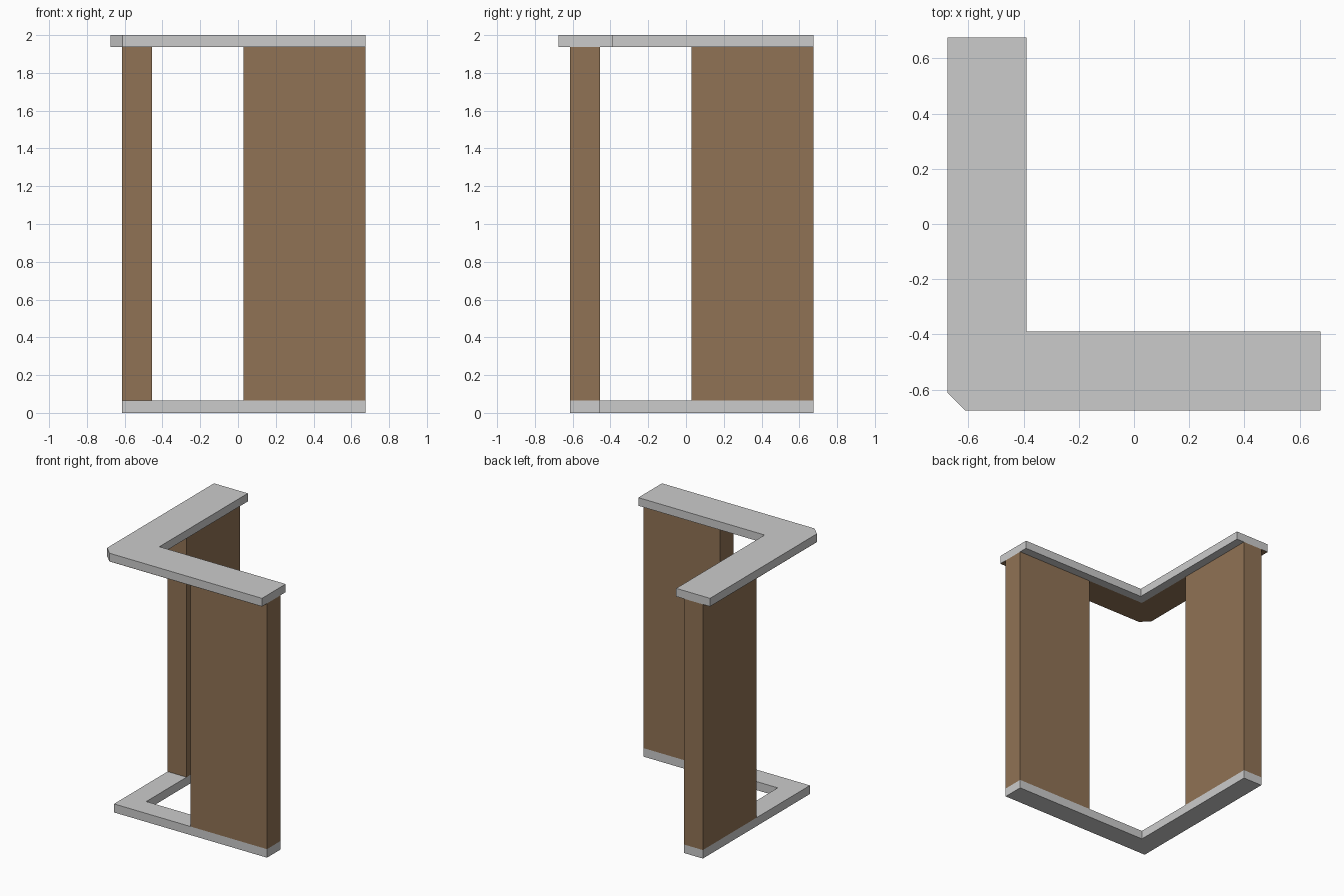
import bpy, bmesh

if "Cube" in bpy.data.objects:
    bpy.data.objects.remove(bpy.data.objects["Cube"])

wood = bpy.data.materials.new("wood")
wood.diffuse_color = (0.28, 0.17, 0.09, 1)
wood.use_nodes = True
wood.node_tree.nodes["Principled BSDF"].inputs["Base Color"].default_value = wood.diffuse_color
END = 0.675


def prism(name, outline, z0, z1, mat=None):
    """Extrude a flat outline from z0 up to z1 (a single flat face if equal)."""
    bm = bmesh.new()
    face = bm.faces.new([bm.verts.new((x, y, z0)) for x, y in outline])
    if z1 > z0:
        top = bmesh.ops.extrude_face_region(bm, geom=[face], use_keep_orig=True)
        verts = [v for v in top["geom"] if isinstance(v, bmesh.types.BMVert)]
        bmesh.ops.translate(bm, verts=verts, vec=(0, 0, z1 - z0))
        bmesh.ops.recalc_face_normals(bm, faces=bm.faces)
    else:
        bmesh.ops.reverse_faces(bm, faces=bm.faces)
    mesh = bpy.data.meshes.new(name)
    bm.to_mesh(mesh)
    bm.free()
    obj = bpy.data.objects.new(name, mesh)
    bpy.context.collection.objects.link(obj)
    if mat:
        mesh.materials.append(mat)
    return obj


def l_shape(outer, inner, chamfer=0.0):
    """L outline with its corner at (outer, outer)."""
    corner = [(outer, outer)]
    if chamfer:
        corner = [(outer, outer + chamfer), (outer + chamfer, outer)]
    return corner + [(END, outer), (END, inner), (inner, inner),
                     (inner, END), (outer, END)]


# Base and overhanging cap
prism("base_plinth", l_shape(-0.615, -0.455), 0, 0.065)
prism("top_cap", l_shape(-0.675, -0.39, 0.063), 1.938, 2.0)

# Wooden lining under the cap
prism("cap_soffit", l_shape(-0.675, -0.455, 0.063), 1.937, 1.937, wood)

# Two wall panels, mirrored across the diagonal
panel = [(0.03, -0.615), (END, -0.615), (END, -0.455), (0.03, -0.455)]
prism("front_wall", panel, 0.065, 1.938, wood)
prism("side_wall", [(y, x) for x, y in panel], 0.065, 1.938, wood)
